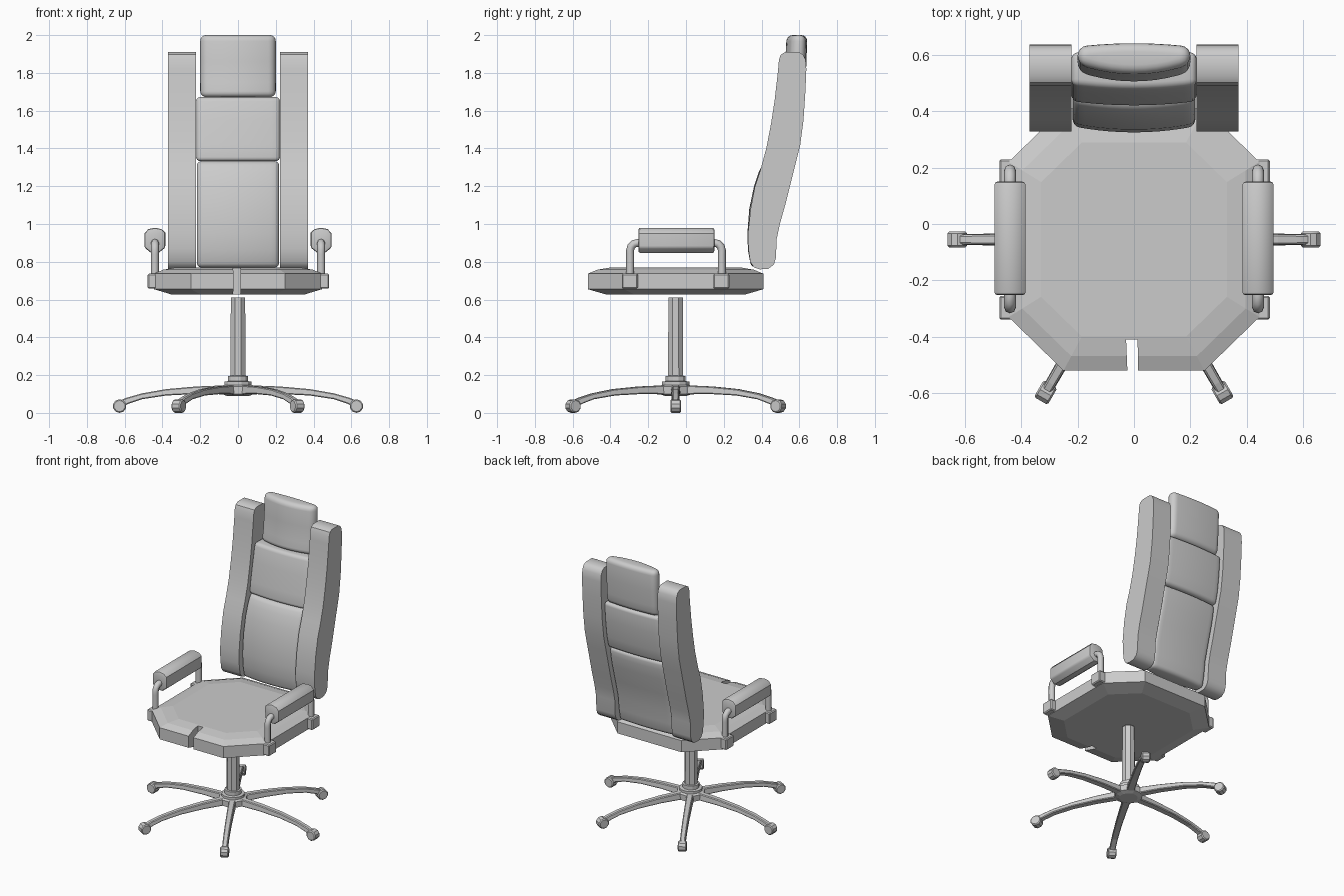
import bpy, bmesh, math
from mathutils import Vector, Matrix

if "Cube" in bpy.data.objects:
    bpy.data.objects.remove(bpy.data.objects["Cube"])

CY = -0.055  # y of the swivel axis


def finish(name, bm, bevel=0, segs=3, angle=40, smooth=None):
    bmesh.ops.recalc_face_normals(bm, faces=bm.faces)
    me = bpy.data.meshes.new(name)
    bm.to_mesh(me)
    bm.free()
    ob = bpy.data.objects.new(name, me)
    bpy.context.collection.objects.link(ob)
    if bevel:
        m = ob.modifiers.new("bevel", 'BEVEL')
        m.width, m.segments = bevel, segs
        m.limit_method, m.angle_limit = 'ANGLE', math.radians(angle)
    bpy.ops.object.select_all(action='DESELECT')
    ob.select_set(True)
    bpy.context.view_layer.objects.active = ob
    if bevel:
        bpy.ops.object.convert(target='MESH')
    if smooth:
        bpy.ops.object.shade_smooth_by_angle(angle=math.radians(smooth))
    return ob


def loft(rings, bm=None):
    """Skin equal-length closed rings of points and cap both ends."""
    bm = bm or bmesh.new()
    vs = [[bm.verts.new(p) for p in r] for r in rings]
    n = len(rings[0])
    for a, b in zip(vs, vs[1:]):
        for i in range(n):
            j = (i + 1) % n
            bm.faces.new((a[i], a[j], b[j], b[i]))
    bm.faces.new(vs[0][::-1])
    bm.faces.new(vs[-1])
    return bm


def box(bm, x0, x1, y0, y1, z0, z1):
    return loft([[(x0, y0, z), (x1, y0, z), (x1, y1, z), (x0, y1, z)] for z in (z0, z1)], bm)


def lathe(profile, n):
    return loft([[(r * math.cos(2 * math.pi * (i + .5) / n),
                   CY + r * math.sin(2 * math.pi * (i + .5) / n), z) for i in range(n)]
                 for r, z in profile])


# Star base: hub, column, six arched legs with casters
finish("hub", lathe([(.06, .09), (.09, .10), (.09, .14), (.075, .148), (.075, .165),
                     (.055, .168), (.055, .195), (.04, .197)], 12))
finish("column", lathe([(.044, .15), (.041, .61)], 8))

leg_top = [(.04, .147), (.22, .14), (.38, .126), (.51, .103), (.59, .08), (.625, .066)]
leg_low = [(.04, .098), (.22, .10), (.38, .092), (.51, .072), (.575, .05), (.61, .035)]
for k in range(6):
    place = Matrix.Translation((0, CY, 0)) @ Matrix.Rotation(k * math.pi / 3, 4, 'Z')
    rings = []
    for (xt, zt), (xl, zl) in zip(leg_top, leg_low):
        w = .027 - .011 * xt
        rings.append([(xt, -w * .8, zt), (xt, w * .8, zt), (xl, w, zl), (xl, -w, zl)])
    bm = loft(rings)
    bm.transform(place)
    finish(f"leg_{k + 1}", bm, .005, 1)
    bm = bmesh.new()
    bmesh.ops.create_cone(bm, cap_ends=True, segments=10, radius1=.036, radius2=.036, depth=.056)
    bm.transform(place @ Matrix.Translation((.627, 0, .036)) @ Matrix.Rotation(math.pi / 2, 4, 'X'))
    finish(f"caster_{k + 1}", bm, .006, 1, smooth=30)

# Seat: octagonal pad with stepped edges and a notch in the front
outline = [(-.25, -.52), (.25, -.52), (.445, -.33), (.445, .22),
           (.25, .41), (-.25, .41), (-.445, .22), (-.445, -.33)]
seat = finish("seat", loft([[(x * s, CY + (y - CY) * s, z) for x, y in outline]
                            for s, z in [(.8, .628), (1, .655), (1, .737), (.89, .758), (.74, .77)]]))
cut = finish("notch_cutter", loft([[(-.02, -.6, z), (.015, -.6, z), (.013, -.41, z), (-.028, -.41, z)]
                                   for z in (.5, .9)]))
cut.hide_render = True
m = seat.modifiers.new("notch", 'BOOLEAN')
m.operation, m.object = 'DIFFERENCE', cut
bpy.ops.object.select_all(action='DESELECT')
seat.select_set(True)
bpy.context.view_layer.objects.active = seat
bpy.ops.object.convert(target='MESH')
bpy.data.objects.remove(cut)

# Armrests: brackets, bent tube and faceted pad on each side
pad = [(-.055, .955), (-.035, .973), (0, .98), (.035, .973), (.055, .95),
       (.055, .875), (.02, .847), (-.02, .847), (-.055, .875)]
AY = -.053
for s, side in ((-1, "left"), (1, "right")):
    x = s * .44
    for y, end in ((-.297, "front"), (.187, "back")):
        finish(f"arm_bracket_{side}_{end}",
               box(bmesh.new(), x - .038, x + .042 if s > 0 else x + .038, y - .042, y + .042, .658, .737),
               .006, 1)
    # tube path in the yz plane
    half = [(.243, .68), (.243, .84)] + [
        (.203 + .04 * math.cos(math.radians(a)), .86 + .04 * math.sin(math.radians(a)))
        for a in (0, 30, 60, 90)]
    path = [(-d, z) for d, z in half] + [(d, z) for d, z in half[::-1]]
    rings = []
    for i, (d, z) in enumerate(path):
        a, b = path[max(i - 1, 0)], path[min(i + 1, len(path) - 1)]
        t = Vector((0, b[0] - a[0], b[1] - a[1])).normalized()
        u, v = Vector((1, 0, 0)), t.cross(Vector((1, 0, 0)))
        c = Vector((x, AY + d, z))
        rings.append([c + .021 * (u * math.cos(k * math.pi / 4) + v * math.sin(k * math.pi / 4))
                      for k in range(8)])
    finish(f"arm_tube_{side}", loft(rings), smooth=50)
    finish(f"arm_pad_{side}", loft([[(x + s * px, y, z) for px, z in pad] for y in (-.252, .15)]),
           .01, 2, 50, smooth=35)

# Backrest wings: curved side bolsters
wing = [(.36, .77), (.34, .80), (.33, .87), (.328, .95), (.342, 1.08), (.365, 1.2), (.395, 1.29),
        (.425, 1.4), (.45, 1.53), (.47, 1.66), (.488, 1.82), (.492, 1.87), (.502, 1.897), (.525, 1.91),
        (.598, 1.91), (.62, 1.897), (.633, 1.87), (.637, 1.82), (.632, 1.7), (.622, 1.55), (.605, 1.42),
        (.575, 1.3), (.55, 1.2), (.525, 1.1), (.497, 1.0), (.48, .92), (.476, .82), (.465, .785),
        (.435, .762), (.39, .76)]
for s, side in ((-1, "left"), (1, "right")):
    finish(f"back_wing_{side}", loft([[(s * x, y, z) for y, z in wing] for x in (.222, .37)]), smooth=40)


# Back cushions: profile extruded across, bulged front and back, rounded edges
def cushion(name, w, front, back, bulge, round_by):
    n, nf = 10, len(front)
    rings = []
    for i in range(n + 1):
        u = 2 * i / n - 1
        drop = u * u
        rings.append([(u * w, y + bulge * drop, z) for y, z in front] +
                     [(u * w, y - .012 * drop, z) for y, z in back[::-1]])
    finish(name, loft(rings), round_by, 4, 50, smooth=50)


cushion("lower_back_cushion", .218,
        [(.345, .77), (.328, .86), (.325, .95), (.335, 1.08), (.36, 1.2), (.385, 1.275), (.415, 1.333)],
        [(.45, .77), (.468, .86), (.478, .95), (.512, 1.08), (.545, 1.2), (.56, 1.275), (.565, 1.333)],
        .022, .025)
cushion("middle_back_cushion", .222,
        [(.418, 1.333), (.43, 1.42), (.455, 1.55), (.48, 1.672)],
        [(.575, 1.333), (.596, 1.42), (.612, 1.55), (.62, 1.672)],
        .015, .022)
cushion("head_cushion", .2,
        [(.5, 1.672), (.515, 1.75), (.525, 1.86), (.533, 2.0)],
        [(.622, 1.672), (.632, 1.75), (.638, 1.86), (.642, 2.0)],
        .035, .035)
